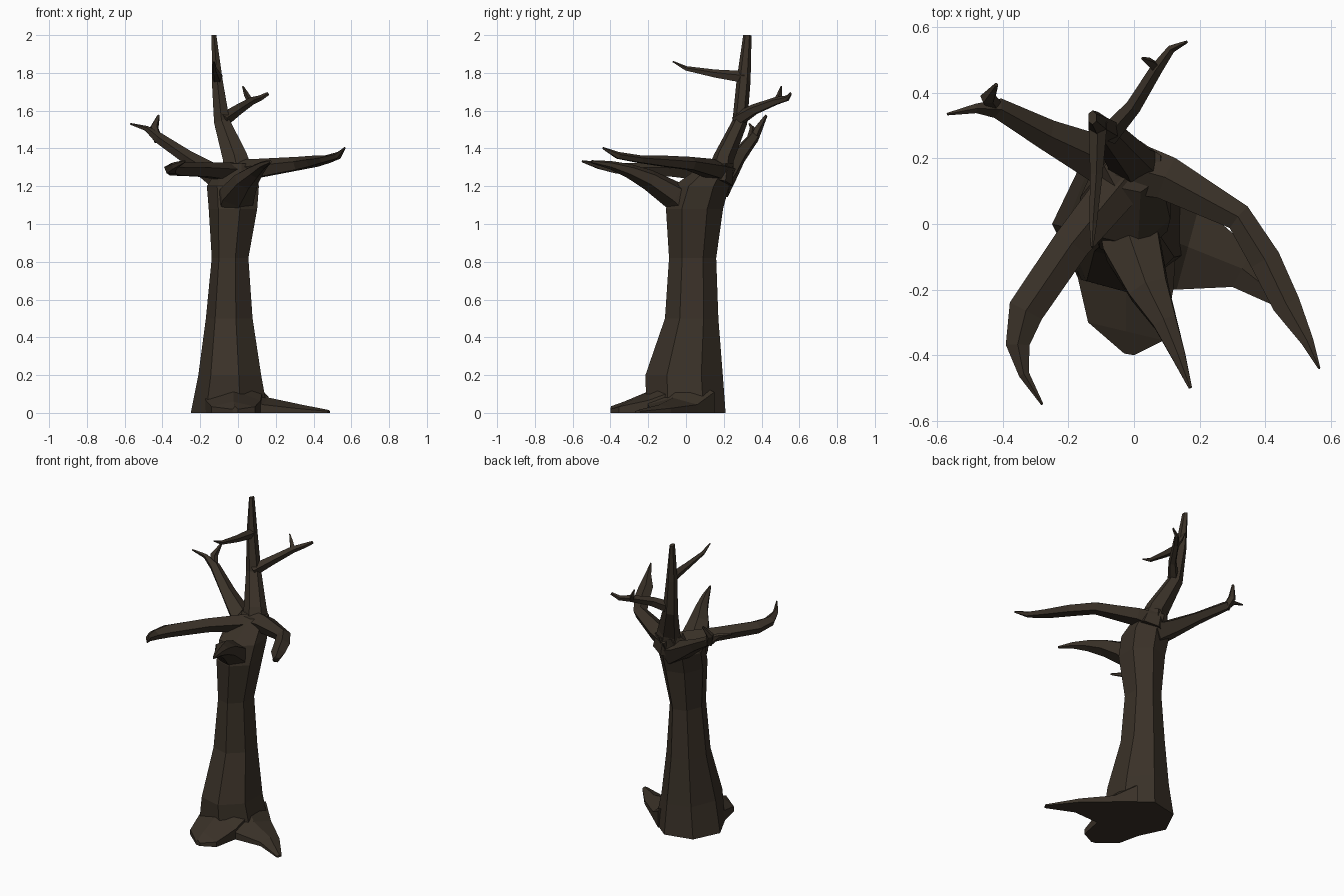
import bpy, bmesh, math
from mathutils import Vector

bark = bpy.data.materials.new("dark_bark")
bark.diffuse_color = (0.042, 0.031, 0.021, 1)


def loft(name, rings):
    """Skin a list of equal-length point rings and cap both ends."""
    bm = bmesh.new()
    vs = [[bm.verts.new(p) for p in r] for r in rings]
    n = len(rings[0])
    for a, b in zip(vs, vs[1:]):
        for i in range(n):
            j = (i + 1) % n
            bm.faces.new((a[i], a[j], b[j], b[i]))
    bm.faces.new(vs[0])
    bm.faces.new(vs[-1])
    bmesh.ops.recalc_face_normals(bm, faces=bm.faces)
    me = bpy.data.meshes.new(name)
    bm.to_mesh(me)
    bm.free()
    me.materials.append(bark)
    ob = bpy.data.objects.new(name, me)
    bpy.context.collection.objects.link(ob)
    return ob


def branch(name, path, sides=5, ref=(0, 0, 1)):
    """Tapered tube; path rows are x, y, z, half width, half height."""
    pts = [Vector(p[:3]) for p in path]
    rings = []
    for k, p in enumerate(pts):
        t = (pts[min(k + 1, len(pts) - 1)] - pts[max(k - 1, 0)]).normalized()
        side = t.cross(Vector(ref)).normalized()
        up = side.cross(t)
        w, h = path[k][3:]
        rings.append([p + side * w * math.cos(a) + up * h * math.sin(a)
                      for a in (math.pi / 2 + 2 * math.pi * i / sides for i in range(sides))])
    return loft(name, rings)


# trunk: z, centre x, centre y, radius x, radius y
trunk = [(0, -.035, 0, .215, .215), (.2, -.035, -.01, .175, .21),
         (.5, -.04, .03, .13, .145), (.82, -.037, .035, .102, .128),
         (1.08, -.02, .045, .135, .155), (1.2, -.02, .08, .145, .152),
         (1.32, .0, .175, .09, .08)]
loft("trunk", [[(cx + rx * math.cos(a), cy + ry * math.sin(a), z)
                for a in (math.pi + 2 * math.pi * i / 7 for i in range(7))]
               for z, cx, cy, rx, ry in trunk])

# leader and its twigs
branch("leader", [(.01, .17, 1.22, .1, .08), (-.015, .2, 1.35, .075, .055),
                  (-.085, .285, 1.54, .048, .04), (-.11, .305, 1.76, .033, .037),
                  (-.127, .325, 2.0, .014, .022)], 6, (0, 1, 0))
branch("leader_front_twig", [(-.11, .31, 1.775, .03, .035), (-.115, .15, 1.795, .02, .023),
                             (-.125, 0, 1.823, .012, .013), (-.128, -.07, 1.86, .004, .004)])
branch("leader_right_twig", [(-.08, .27, 1.55, .035, .04), (-.0, .36, 1.605, .025, .03),
                             (.07, .475, 1.65, .02, .022), (.115, .535, 1.665, .013, .016),
                             (.16, .555, 1.69, .005, .01)])
branch("leader_right_spur", [(.07, .475, 1.64, .018, .018), (.045, .495, 1.685, .014, .014),
                             (.025, .505, 1.73, .004, .004)], 4, (0, 1, 0))

# back left branch
branch("back_left_branch", [(-.02, .16, 1.2, .09, .08), (-.12, .205, 1.255, .075, .06),
                            (-.27, .275, 1.355, .05, .038), (-.42, .355, 1.455, .033, .03),
                            (-.485, .352, 1.505, .015, .015), (-.57, .335, 1.53, .004, .005)])
branch("back_left_spur", [(-.42, .355, 1.44, .025, .025), (-.445, .385, 1.51, .025, .022),
                          (-.42, .425, 1.575, .007, .007)], 5, (0, 1, 0))

# front left branch
branch("front_left_branch", [(.0, .17, 1.27, .075, .055), (-.19, -.06, 1.285, .06, .042),
                             (-.33, -.265, 1.287, .058, .037), (-.355, -.37, 1.292, .038, .03),
                             (-.335, -.46, 1.308, .017, .02), (-.28, -.55, 1.332, .004, .006)])

# front branch with its swelling out of the trunk
branch("front_branch", [(-.03, .06, 1.06, .1, .1), (-.005, -.07, 1.155, .1, .075),
                        (.045, -.2, 1.235, .07, .055), (.095, -.3, 1.28, .042, .038),
                        (.135, -.4, 1.312, .025, .022), (.172, -.5, 1.33, .006, .008)], 6)

# right branch
branch("right_branch", [(-.04, .18, 1.27, .09, .07), (.1, .14, 1.29, .07, .055),
                        (.32, .02, 1.318, .045, .038), (.4, -.11, 1.33, .05, .032),
                        (.465, -.245, 1.342, .045, .022), (.53, -.36, 1.362, .02, .02),
                        (.565, -.44, 1.402, .004, .006)])


def root(name, stations):
    """Flat-bottomed buttress; rows are left xy, right xy, top height."""
    loft(name, [[(lx, ly, 0), (lx, ly, h * .55), ((lx + rx) / 2, (ly + ry) / 2, h),
                 (rx, ry, h * .55), (rx, ry, 0)]
                for lx, ly, rx, ry, h in stations])


# roots at the foot of the trunk
root("front_root", [(-.18, -.05, .13, -.05, .22), (-.17, -.17, .12, -.2, .12),
                    (-.14, -.3, .09, -.355, .06), (-.03, -.395, .0, -.4, .035)])
root("right_root", [(.0, -.2, .1, .15, .2), (.13, -.2, .2, .06, .08),
                    (.3, -.192, .36, -.08, .045), (.475, -.27, .488, -.24, .015)])
